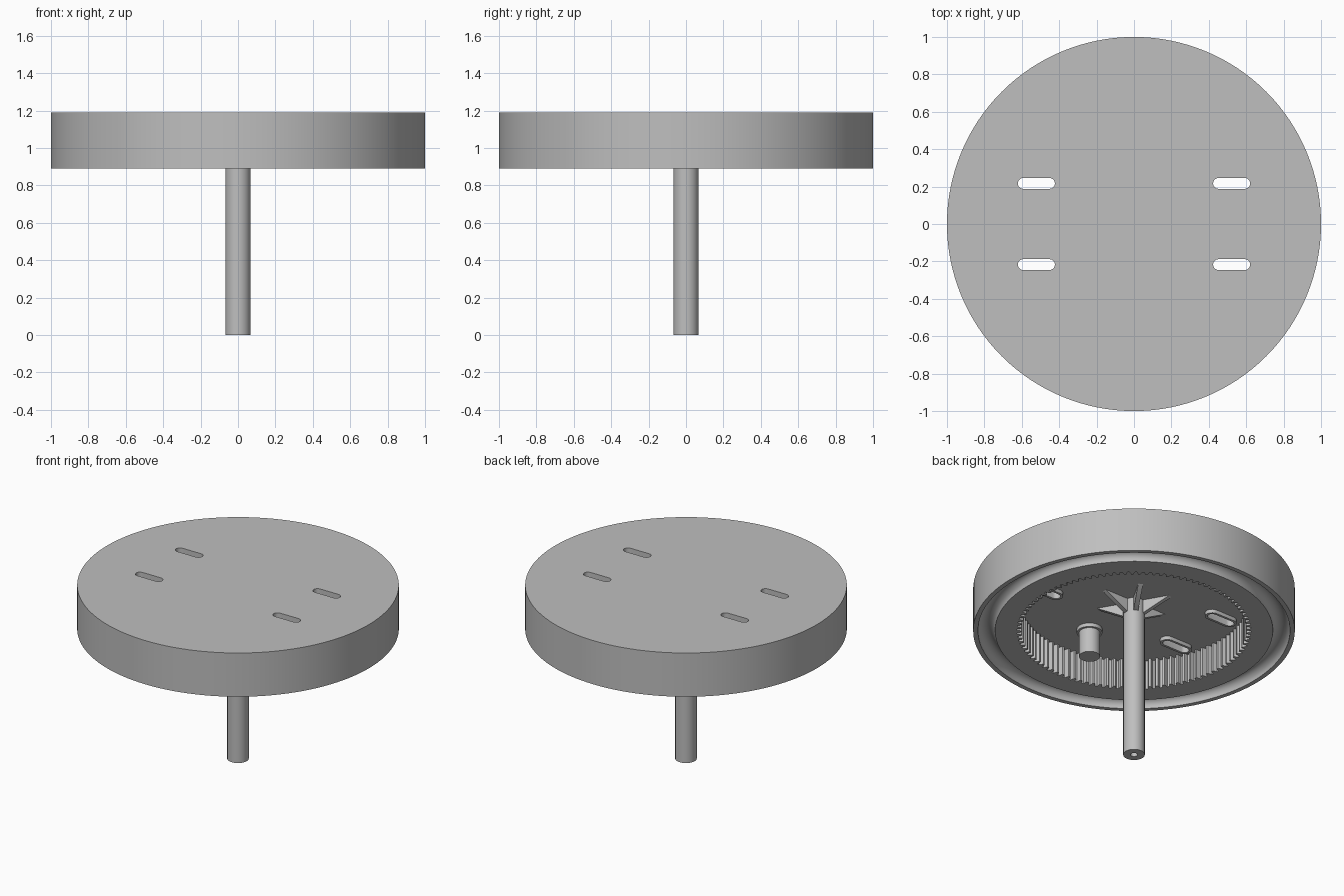
import bpy, bmesh, math
from mathutils import Matrix

if "Cube" in bpy.data.objects:
    bpy.data.objects.remove(bpy.data.objects["Cube"])

BOTTOM, CEILING, TOP = 0.89, 1.09, 1.19
GEAR_OUTER = 0.75

grey = bpy.data.materials.new("plain grey")
grey.use_nodes = True
grey.diffuse_color = (0.52, 0.52, 0.52, 1)
grey.node_tree.nodes["Principled BSDF"].inputs["Base Color"].default_value = grey.diffuse_color


def finish(name, bm):
    bmesh.ops.remove_doubles(bm, verts=bm.verts, dist=1e-5)
    bmesh.ops.recalc_face_normals(bm, faces=bm.faces)
    mesh = bpy.data.meshes.new(name)
    bm.to_mesh(mesh)
    bm.free()
    mesh.materials.append(grey)
    obj = bpy.data.objects.new(name, mesh)
    bpy.context.collection.objects.link(obj)
    smooth(obj)
    return obj


def smooth(obj):
    obj.data.shade_smooth()
    obj.data.set_sharp_from_angle(angle=math.radians(30))


def lathe(name, profile, steps, x=0, y=0):
    """Turn a (radius, height) profile around the z axis."""
    bm = bmesh.new()
    verts = [bm.verts.new((r, 0, z)) for r, z in profile]
    edges = [bm.edges.new(pair) for pair in zip(verts, verts[1:])]
    bmesh.ops.spin(bm, geom=verts + edges, cent=(0, 0, 0), axis=(0, 0, 1),
                   angle=math.tau, steps=steps)
    bmesh.ops.translate(bm, verts=bm.verts, vec=(x, y, 0))
    return finish(name, bm)


def prism(name, outer, z0, z1, inner=None):
    """Extrude an outline, with an optional hole of the same point count."""
    bm = bmesh.new()
    loops = [[bm.verts.new((x, y, z)) for x, y in pts]
             for pts in (outer, inner) if pts for z in (z0, z1)]
    n = len(outer)

    def band(a, b):
        for i in range(n):
            j = (i + 1) % n
            bm.faces.new((a[i], a[j], b[j], b[i]))

    band(loops[0], loops[1])
    if inner:
        band(loops[2], loops[3])
        band(loops[0], loops[2])
        band(loops[1], loops[3])
    else:
        bm.faces.new(loops[0])
        bm.faces.new(loops[1])
    return finish(name, bm)


def stadium(cx, cy, half, r, n=10):
    """Outline of a slot with round ends, running along x."""
    pts = []
    for side in (1, -1):
        for i in range(n + 1):
            a = math.pi * (i / n - 0.5)
            pts.append((cx + side * (half + r * math.cos(a)), cy + side * r * math.sin(a)))
    return pts


def polar(r, a):
    return (r * math.cos(a), r * math.sin(a))


# Round housing with a hollow underside and a rounded groove near the rim
groove_mid, groove_r = 0.917, 0.053
groove = [(groove_mid + groove_r * math.cos(a), BOTTOM + groove_r * math.sin(a))
          for a in (math.pi * i / 12 for i in range(13))]
housing = lathe("housing", [(0, TOP), (1, TOP), (1, BOTTOM), *groove,
                            (GEAR_OUTER, BOTTOM), (GEAR_OUTER, CEILING), (0, CEILING)], 128)

# Four slots through the top plate, each with a thin raised lip below
for sx in (-1, 1):
    for sy in (-1, 1):
        x, y = sx * 0.522, sy * 0.217
        hole = stadium(x, y, 0.07, 0.029)
        cutter = prism("slot_cutter", hole, CEILING - 0.1, TOP + 0.1)
        cutter.hide_render = True
        mod = housing.modifiers.new("slot", 'BOOLEAN')
        mod.object, mod.solver = cutter, 'EXACT'
        bpy.context.view_layer.objects.active = housing
        bpy.ops.object.modifier_apply(modifier=mod.name)
        bpy.data.objects.remove(cutter)
        prism("slot_lip", stadium(x, y, 0.07, 0.045), CEILING - 0.025, CEILING, hole)
smooth(housing)

# Internal ring gear
TEETH = 100
inner, outer = [], []
for t in range(TEETH):
    for frac, r in ((0, 0.728), (0.3, 0.728), (0.5, 0.7), (0.8, 0.7)):
        a = math.tau * (t + frac) / TEETH
        inner.append(polar(r, a))
        outer.append(polar(GEAR_OUTER, a))
prism("ring_gear", outer, BOTTOM, CEILING, inner)

# Central stem with a small bore in its end
STEM_R = 0.067
lathe("stem", [(0, 0.12), (0.022, 0.12), (0.022, 0), (STEM_R, 0),
               (STEM_R, CEILING), (0, CEILING)], 48)

# Six triangular fins bracing the stem
for i in range(6):
    bm = bmesh.new()
    side = [bm.verts.new((r, -0.015, z)) for r, z in
            ((0.04, CEILING), (0.24, CEILING), (STEM_R, CEILING - 0.09), (0.04, CEILING - 0.09))]
    face = bm.faces.new(side)
    ext = bmesh.ops.extrude_face_region(bm, geom=[face])
    bmesh.ops.translate(bm, vec=(0, 0.03, 0),
                        verts=[g for g in ext["geom"] if isinstance(g, bmesh.types.BMVert)])
    bmesh.ops.transform(bm, matrix=Matrix.Rotation(math.tau * i / 6, 4, 'Z'), verts=bm.verts)
    finish("stem_fin", bm)

# Off-centre gear post with a collar
lathe("gear_post", [(0, BOTTOM + 0.005), (0.065, BOTTOM + 0.005), (0.065, CEILING - 0.025),
                    (0.08, CEILING - 0.025), (0.08, CEILING), (0, CEILING)], 40, 0, -0.43)
